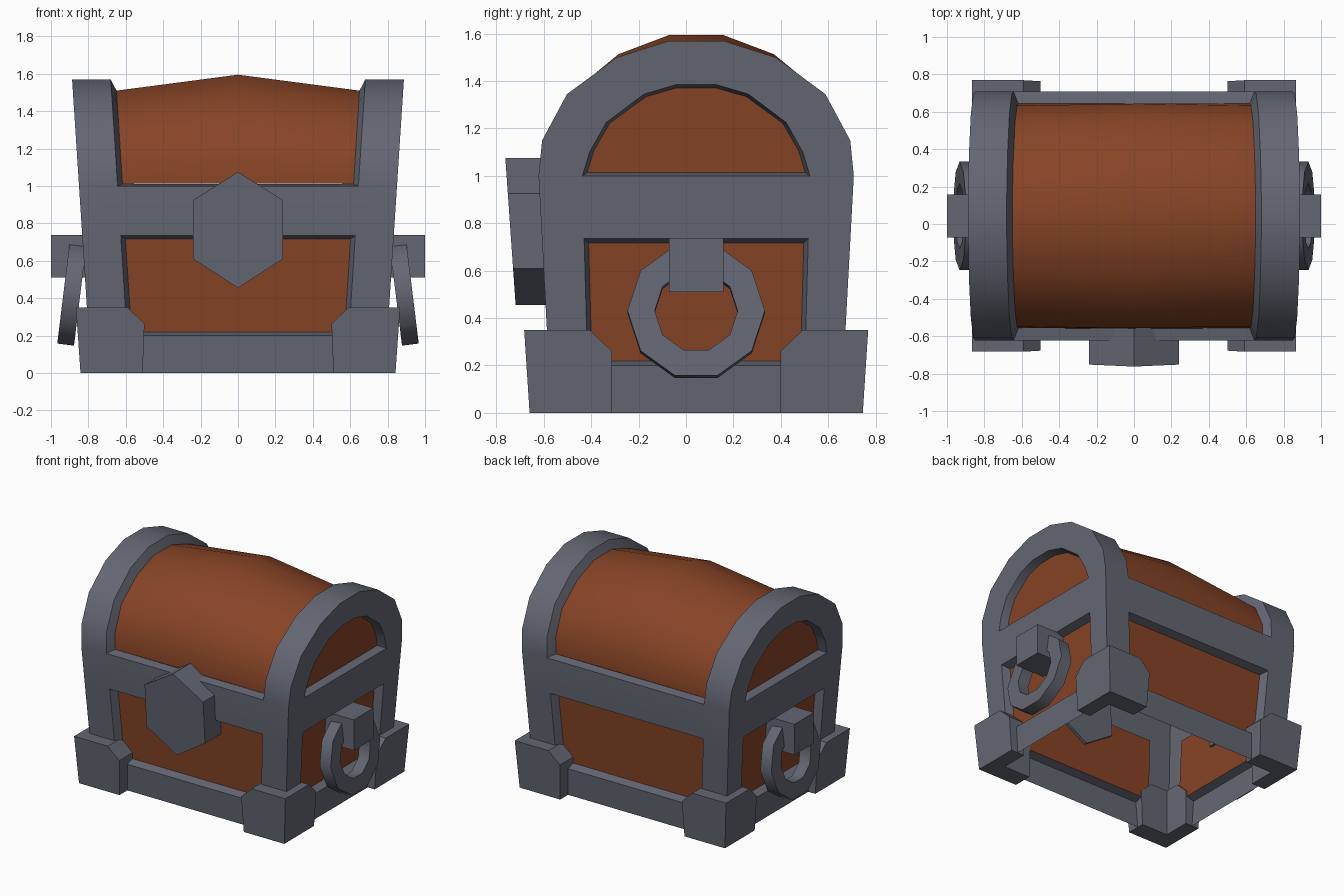
import bpy, bmesh, math
from mathutils import Vector, Matrix

cube = bpy.data.objects.get("Cube")
if cube:
    bpy.data.objects.remove(cube, do_unlink=True)

YC = 0.043  # depth centre of the body


def make_material(name, rgb):
    m = bpy.data.materials.new(name)
    m.use_nodes = True
    m.diffuse_color = (*rgb, 1)
    m.node_tree.nodes["Principled BSDF"].inputs["Base Color"].default_value = (*rgb, 1)
    return m


IRON = make_material("iron grey", (0.127, 0.136, 0.171))
WOOD = make_material("wood brown", (0.242, 0.058, 0.019))


def make_object(name, faces, mat, angle=30):
    """Weld a list of point loops into one shaded object."""
    bm = bmesh.new()
    for f in faces:
        bm.faces.new([bm.verts.new(p) for p in f])
    bmesh.ops.remove_doubles(bm, verts=bm.verts, dist=0.0005)
    bmesh.ops.recalc_face_normals(bm, faces=bm.faces)
    me = bpy.data.meshes.new(name)
    bm.to_mesh(me)
    bm.free()
    ob = bpy.data.objects.new(name, me)
    bpy.context.collection.objects.link(ob)
    ob.location.y = YC
    me.materials.append(mat)
    bpy.ops.object.select_all(action="DESELECT")
    ob.select_set(True)
    bpy.context.view_layer.objects.active = ob
    bpy.ops.object.shade_smooth_by_angle(angle=math.radians(angle))
    return ob


def bridge(a, b):
    n = len(a)
    return [[a[i], a[(i + 1) % n], b[(i + 1) % n], b[i]] for i in range(n)]


def prism(a, b):
    return bridge(a, b) + [a, b]


def both(half):
    return [(-y, z) for y, z in half] + [(y, z) for y, z in reversed(half)]


# Flared body: outer half width, opening half width, outer half depth
def wide(z): return 0.785 + 0.065 * z
def opening(z): return 0.58 + 0.064 * z
def deep(z): return 0.611 + 0.054 * z


LEVELS = (0, 0.2, 0.735, 1.0)
outer = both([(deep(z), z) for z in LEVELS]
             + [(0.65, 1.15), (0.545, 1.345), (0.335, 1.5), (0.115, 1.57)])
inner = both([(0.453 + 0.027 * z, z) for z in LEVELS]
             + [(0.45, 1.1), (0.38, 1.225), (0.22, 1.345), (0.085, 1.385)])
barrel = both([(0.6, 1.012), (0.59, 1.13), (0.5, 1.305), (0.31, 1.44), (0.105, 1.51)])
LAST = len(outer) - 1


def across(p, x):
    return Vector((x, p[0], p[1]))


# Frame skin: arched bands, posts and rails
frame = []
for i in range(LAST):
    p, q = outer[i], outer[i + 1]
    a, b = inner[i], inner[i + 1]
    for s in (-1, 1):
        pw, qw = across(p, s * wide(p[1])), across(q, s * wide(q[1]))
        frame.append([pw, across(p, s * opening(p[1])), across(q, s * opening(q[1])), qw])
        frame.append([pw, across(a, s * wide(a[1])), across(b, s * wide(b[1])), qw])
    if i in (0, 2, LAST - 3, LAST - 1):
        frame.append([across(p, -opening(p[1])), across(p, opening(p[1])),
                      across(q, opening(q[1])), across(q, -opening(q[1]))])
for s in (-1, 1):
    for i in (0, 2):
        frame.append([across(inner[k], s * wide(inner[k][1]))
                      for k in (i, i + 1, LAST - 1 - i, LAST - i)])


# Recessed flat panels: bevelled reveal in iron, panel in wood
def recess(name, loop, shift):
    lo = [min(p[k] for p in loop) for k in range(3)]
    hi = [max(p[k] for p in loop) for k in range(3)]
    c = (Vector(lo) + Vector(hi)) / 2
    sunk = [c + Vector((d.x * 0.96, d.y * 0.96, d.z * 0.93)) + Vector(shift)
            for d in (p - c for p in loop)]
    frame.extend(bridge(loop, sunk))
    make_object(name, [sunk], WOOD)


for side, s in (("left", 1), ("right", -1)):
    recess(side + "_lower_panel",
           [across(inner[k], s * wide(inner[k][1])) for k in (1, 2, LAST - 2, LAST - 1)],
           (-0.06 * s, 0, 0))
    recess(side + "_lid_panel",
           [across(p, s * wide(p[1])) for p in inner[3:-3]], (-0.06 * s, 0, 0))
for side, s, (i, j) in (("front", 1, (1, 2)), ("back", -1, (LAST - 1, LAST - 2))):
    p, q = outer[i], outer[j]
    recess(side + "_panel",
           [across(p, -opening(p[1])), across(p, opening(p[1])),
            across(q, opening(q[1])), across(q, -opening(q[1]))], (0, 0.06 * s, 0))

# Wooden lid, bulging along its middle
arch = outer[3:-3]
rows = [[across(p, -opening(p[1]) + 0.027),
         Vector((0, p[0] * (1 + 0.13 * (p[1] - 1)), 1 + (p[1] - 1) * 1.167)),
         across(p, opening(p[1]) - 0.027)] for p in barrel]
rim = [across(p, -opening(p[1])) for p in arch] + [across(p, opening(p[1])) for p in reversed(arch)]
frame.extend(bridge(rim, [r[0] for r in rows] + [r[2] for r in reversed(rows)]))
make_object("lid_barrel", [[r[k], r[k + 1], t[k + 1], t[k]]
                           for r, t in zip(rows, rows[1:]) for k in (0, 1)], WOOD)
make_object("iron_frame", frame, IRON)

# Corner feet: L-shaped guards with clipped upper corners
TOP, XI, YI = 0.35, 0.73, 0.56


def foot(name, sx, sy):
    def xo(z): return 0.842 + 0.07 * z
    def yo(z): return 0.703 + 0.065 * z
    front = [(0.51, 0), (None, 0), (None, TOP), (0.59, TOP), (0.5, 0.265)]
    side = [(0.355, 0), (None, 0), (None, TOP), (0.45, TOP), (0.355, 0.26)]
    faces = []
    for prof, along_x in ((front, True), (side, False)):
        out, inn = [], []
        for v, z in prof:
            if along_x:
                out.append((xo(z) if v is None else v, yo(z), z))
                inn.append((XI if v is None else v, YI, z))
            else:
                out.append((xo(z), yo(z) if v is None else v, z))
                inn.append((XI, YI if v is None else v, z))
        walls = bridge(out, inn)
        walls.pop(1)  # shared mitre
        faces += walls + [out, inn]
    make_object(name, [[(x * sx, y * sy, z) for x, y, z in f] for f in faces], IRON)


for sx, a in ((1, "left"), (-1, "right")):
    for sy, b in ((-1, "front"), (1, "back")):
        foot(f"{b}_{a}_foot", sx, sy)

# Hexagonal lock plate, leaning with the front wall
hexagon = [(0, 1.075), (0.24, 0.925), (0.24, 0.61), (0, 0.455), (-0.24, 0.61), (-0.24, 0.925)]
make_object("lock_plate", prism([(x, -0.73 - 0.07 * z, z) for x, z in hexagon],
                                [(x, -0.52 - 0.07 * z, z) for x, z in hexagon]), IRON)

# Ring handles with their mounts
STEPS = 10
for s, side in ((1, "left"), (-1, "right")):
    place = Matrix.Translation((0.888 * s, 0, 0.426)) @ Matrix.Rotation(math.radians(-7 * s), 4, "Y")
    section = [(0.29, 0.045), (0.175, 0.045), (0.175, -0.045), (0.29, -0.045)]
    loops = []
    for k in range(STEPS):
        t = math.tau * k / STEPS
        loops.append([place @ Vector((x * s, r * math.cos(t), r * math.sin(t))) for r, x in section])
    ring = []
    for k in range(STEPS):
        ring += bridge(loops[k], loops[(k + 1) % STEPS])
    make_object(side + "_ring_handle", ring, IRON, 40)
    square = [(-0.115, 0.51), (0.115, 0.51), (0.115, 0.737), (-0.115, 0.737)]
    make_object(side + "_handle_mount", prism([across(p, 0.74 * s) for p in square],
                                              [across(p, 1.0 * s) for p in square]), IRON)
